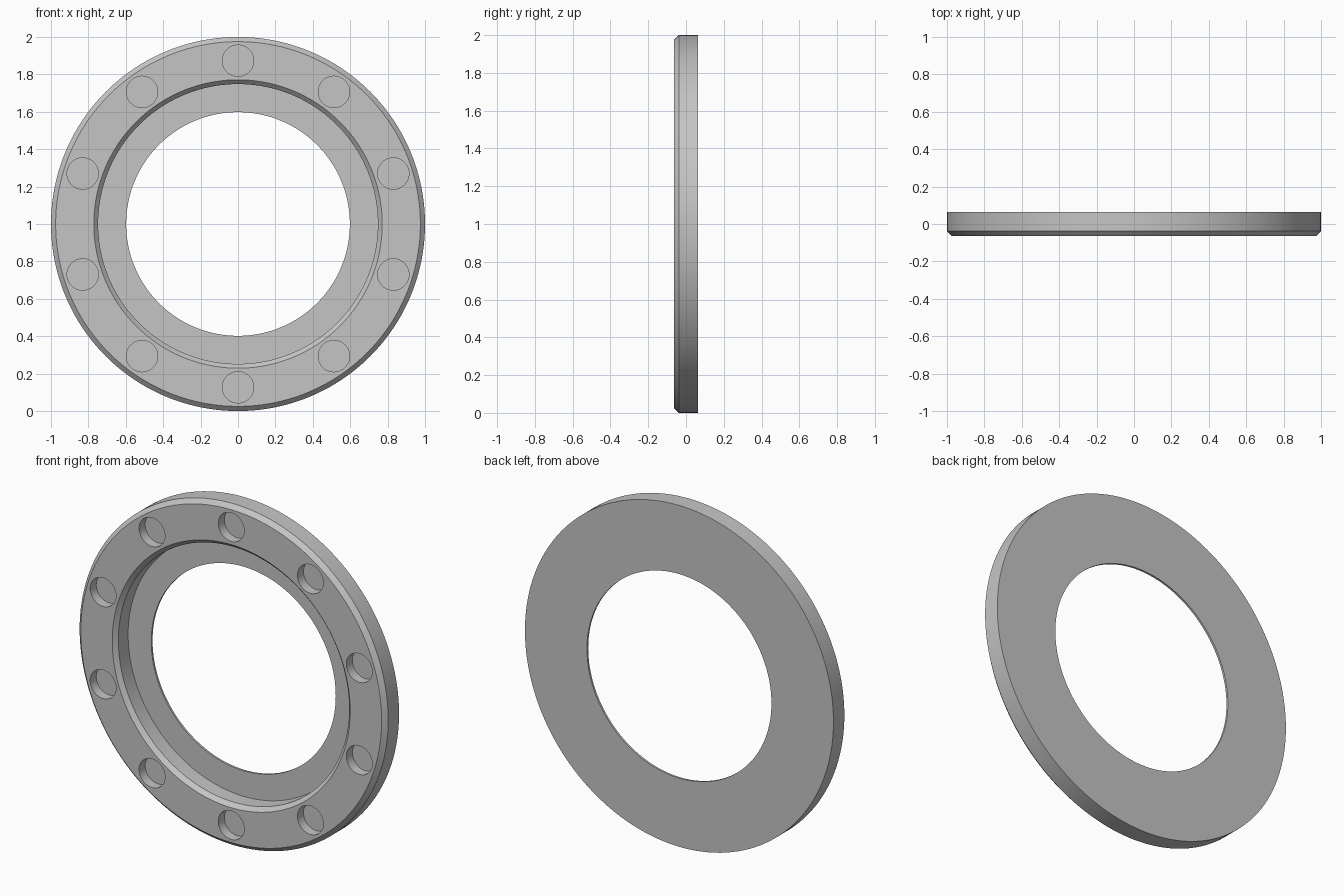
import bpy, bmesh, math
from mathutils import Matrix, Vector

cube = bpy.data.objects.get("Cube")
if cube:
    bpy.data.objects.remove(cube, do_unlink=True)

SEGMENTS = 160
FRONT, BACK = -0.063, 0.063
BOLT_RADIUS, BOLT_CIRCLE, BOLT_DEPTH, BOLT_COUNT = 0.084, 0.873, 0.056, 10

# Single grey finish
grey = bpy.data.materials.new("plain grey")
grey.use_nodes = True
colour = (0.56, 0.56, 0.56, 1.0)
grey.diffuse_color = colour
grey.node_tree.nodes["Principled BSDF"].inputs["Base Color"].default_value = colour


def make_object(name, bm):
    bmesh.ops.recalc_face_normals(bm, faces=bm.faces)
    mesh = bpy.data.meshes.new(name)
    bm.to_mesh(mesh)
    bm.free()
    mesh.materials.append(grey)
    obj = bpy.data.objects.new(name, mesh)
    bpy.context.collection.objects.link(obj)
    obj.location.z = 1.0
    return obj


# Flange ring: (radius, y) section turned about the y axis
profile = [
    (0.598, BACK), (1.0, BACK),
    (1.0, FRONT + 0.025), (0.975, FRONT),      # outer front chamfer
    (0.771, FRONT), (0.748, FRONT + 0.024),    # chamfer into the recess
    (0.748, BACK - 0.012), (0.598, BACK - 0.012),  # thin inner lip
]
bm = bmesh.new()
rings = []
for i in range(SEGMENTS):
    a = 2 * math.pi * i / SEGMENTS
    rings.append([bm.verts.new((r * math.cos(a), y, r * math.sin(a))) for r, y in profile])
n = len(profile)
for i in range(SEGMENTS):
    p, q = rings[i], rings[(i + 1) % SEGMENTS]
    for j in range(n):
        k = (j + 1) % n
        bm.faces.new((p[j], p[k], q[k], q[j]))
flange = make_object("flange_ring", bm)

# Cutter for the blind bolt holes in the front face
bm = bmesh.new()
for i in range(BOLT_COUNT):
    a = math.pi / 2 + 2 * math.pi * i / BOLT_COUNT
    centre = Vector((BOLT_CIRCLE * math.cos(a), FRONT, BOLT_CIRCLE * math.sin(a)))
    bmesh.ops.create_cone(
        bm, cap_ends=True, segments=48, radius1=BOLT_RADIUS, radius2=BOLT_RADIUS,
        depth=2 * BOLT_DEPTH,
        matrix=Matrix.Translation(centre) @ Matrix.Rotation(math.pi / 2, 4, 'X'))
cutter = make_object("bolt_hole_cutter", bm)
cutter.hide_render = True

# Cut the holes, then remove the cutter
bpy.context.view_layer.objects.active = flange
flange.select_set(True)
cut = flange.modifiers.new("bolt_holes", 'BOOLEAN')
cut.operation = 'DIFFERENCE'
cut.solver = 'EXACT'
cut.object = cutter
bpy.ops.object.modifier_apply(modifier=cut.name)
bpy.data.objects.remove(cutter, do_unlink=True)

# Smooth round walls, crisp chamfers and rims
bpy.ops.object.shade_smooth_by_angle(angle=math.radians(30))
